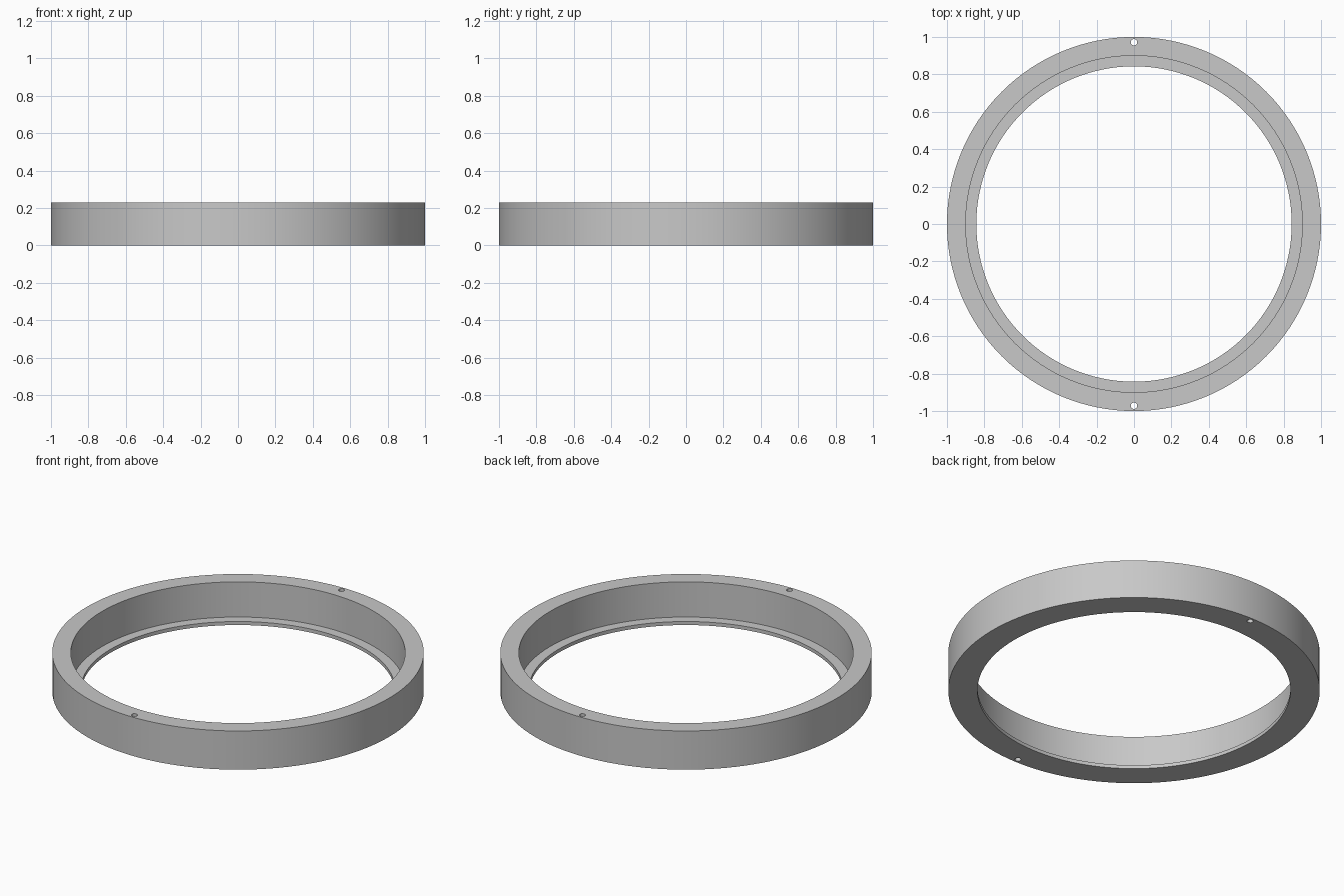
import bpy
import bmesh
import math

cube = bpy.data.objects.get("Cube")
if cube:
    bpy.data.objects.remove(cube, do_unlink=True)

SEGMENTS = 128
HEIGHT = 0.23
LIP_HEIGHT = 0.021
OUTER, BORE, LIP = 1.0, 0.9, 0.843
HOLE_RADIUS, HOLE_OFFSET = 0.017, 0.972

# Single grey finish
grey = bpy.data.materials.new("plain grey")
grey.use_nodes = True
colour = (0.58, 0.58, 0.58, 1)
grey.diffuse_color = colour
grey.node_tree.nodes["Principled BSDF"].inputs["Base Color"].default_value = colour


def lathe(name, profile):
    """Revolve a closed (radius, height) profile around z."""
    bm = bmesh.new()
    rings = []
    for i in range(SEGMENTS):
        a = math.tau * i / SEGMENTS
        rings.append([bm.verts.new((r * math.cos(a), r * math.sin(a), z)) for r, z in profile])
    for i, ring in enumerate(rings):
        after = rings[(i + 1) % SEGMENTS]
        for j in range(len(profile)):
            k = (j + 1) % len(profile)
            bm.faces.new((ring[j], after[j], after[k], ring[k]))
    bmesh.ops.recalc_face_normals(bm, faces=bm.faces)
    mesh = bpy.data.meshes.new(name)
    bm.to_mesh(mesh)
    bm.free()
    mesh.materials.append(grey)
    obj = bpy.data.objects.new(name, mesh)
    bpy.context.collection.objects.link(obj)
    return obj


def select_only(obj):
    bpy.ops.object.select_all(action="DESELECT")
    obj.select_set(True)
    bpy.context.view_layer.objects.active = obj


# Ring wall with a thin inward lip at the bottom
ring = lathe("stepped_ring", [
    (LIP, 0), (OUTER, 0), (OUTER, HEIGHT),
    (BORE, HEIGHT), (BORE, LIP_HEIGHT), (LIP, LIP_HEIGHT),
])

# Two small holes drilled through the wall, front and back
for side, label in ((-1, "front"), (1, "back")):
    bpy.ops.mesh.primitive_cylinder_add(
        vertices=24, radius=HOLE_RADIUS, depth=HEIGHT * 2,
        location=(0, side * HOLE_OFFSET, HEIGHT / 2))
    drill = bpy.context.object
    drill.name = label + "_hole_cutter"
    drill.hide_render = True
    drill.data.materials.append(grey)
    cut = ring.modifiers.new(label + "_hole", "BOOLEAN")
    cut.operation = "DIFFERENCE"
    cut.solver = "EXACT"
    cut.object = drill
    select_only(ring)
    bpy.ops.object.modifier_apply(modifier=cut.name)
    bpy.data.objects.remove(drill, do_unlink=True)

# Smooth round walls, crisp rims
select_only(ring)
bpy.ops.object.shade_smooth_by_angle(angle=math.radians(30))
